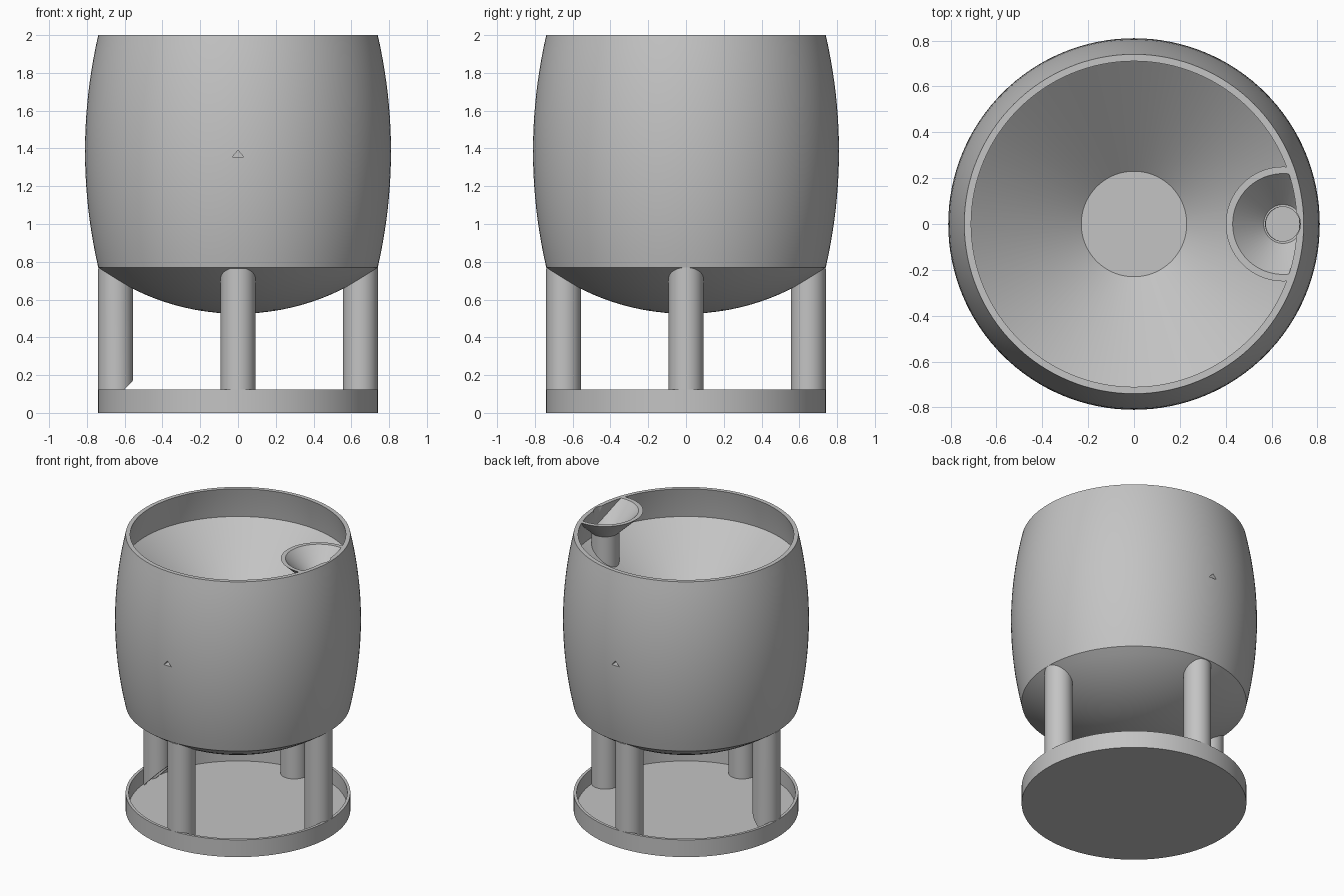
import bpy, bmesh, math
from mathutils import Matrix, Vector

old = bpy.data.objects.get("Cube")
if old:
    bpy.data.objects.remove(old, do_unlink=True)

grey = bpy.data.materials.new("plain grey")
grey.use_nodes = True
grey.diffuse_color = (0.55, 0.55, 0.55, 1)
grey.node_tree.nodes["Principled BSDF"].inputs["Base Color"].default_value = (0.55, 0.55, 0.55, 1)


def finish(name, bm):
    bmesh.ops.remove_doubles(bm, verts=bm.verts, dist=1e-5)
    bmesh.ops.recalc_face_normals(bm, faces=bm.faces)
    mesh = bpy.data.meshes.new(name)
    bm.to_mesh(mesh)
    bm.free()
    mesh.materials.append(grey)
    obj = bpy.data.objects.new(name, mesh)
    bpy.context.collection.objects.link(obj)
    return obj


def lathe(name, profile, x=0, y=0, steps=96):
    """Revolve a closed (radius, height) outline about a vertical axis."""
    bm = bmesh.new()
    verts = [bm.verts.new((r, 0, z)) for r, z in profile]
    edges = [bm.edges.new((a, b)) for a, b in zip(verts, verts[1:] + verts[:1])
             if a.co.x > 0 or b.co.x > 0]
    bmesh.ops.spin(bm, geom=verts + edges, cent=(0, 0, 0), axis=(0, 0, 1),
                   angle=math.tau, steps=steps)
    bmesh.ops.translate(bm, verts=bm.verts, vec=(x, y, 0))
    return finish(name, bm)


def pipe(name, x, y, bottom, top, outer=0.092, inner=0.075):
    return lathe(name, [(inner, bottom), (outer, bottom), (outer, top), (inner, top)], x, y, 48)


def rod(name, x, radius, bottom, top, steps=48):
    return lathe(name, [(0, bottom), (radius, bottom), (radius, top), (0, top)], x, 0, steps)


def prism(name, outline, start, depth):
    """Extrude an (x, z) outline along y."""
    bm = bmesh.new()
    face = bm.faces.new([bm.verts.new((px, start, pz)) for px, pz in outline])
    out = bmesh.ops.extrude_face_region(bm, geom=[face])
    bmesh.ops.translate(bm, vec=(0, depth, 0),
                        verts=[v for v in out["geom"] if isinstance(v, bmesh.types.BMVert)])
    return finish(name, bm)


def carve(obj, cutter, operation="DIFFERENCE"):
    mod = obj.modifiers.new("carve", "BOOLEAN")
    mod.object, mod.operation, mod.solver = cutter, operation, "EXACT"
    bpy.context.view_layer.objects.active = obj
    bpy.ops.object.modifier_apply(modifier=mod.name)
    bpy.data.objects.remove(cutter, do_unlink=True)


def barrel(z):
    return 0.81 - 0.07 * ((z - 1.385) / 0.615) ** 2


# Barrel body: round bottom, bulging wall, conical inside
LOW, MID, N = 0.77, 1.78, 20
sphere_r, sphere_z = 1.24, 1.765
edge = math.asin(0.74 / sphere_r)
cap = [(sphere_r * math.sin(edge * i / 14), sphere_z - sphere_r * math.cos(edge * i / 14))
       for i in range(14)]
wall = [(barrel(z), z) for z in (LOW + (2 - LOW) * i / N for i in range(N + 1))]
inside = [(barrel(z) - 0.03, z) for z in (2 + (MID - 2) * i / 6 for i in range(7))]
body = lathe("barrel_body", cap + wall + inside + [(0.23, 1.35), (0, 1.35)], steps=128)
carve(body, rod("bore", 0.65, 0.076, 0.3, 2.2))

# Small triangular notches on front and back
for start in (-0.9, 0.74):
    carve(body, prism("notch", [(-0.03, 1.355), (0.03, 1.355), (0, 1.39)], start, 0.16))

# Shallow base tray
tray = lathe("base_tray", [(0, 0), (0.74, 0), (0.74, 0.125), (0.72, 0.125), (0.72, 0.018), (0, 0.018)],
             steps=128)

# Four tubular legs; the one on the left side runs up to the funnel
legs = [pipe("front_leg", 0, -0.648, 0.01, 0.765),
        pipe("back_leg", 0, 0.648, 0.01, 0.765),
        pipe("filling_pipe", 0.648, 0, 0.01, 1.86)]
outlet = pipe("outlet_leg", -0.648, 0, 0.01, 0.765)
carve(outlet, prism("slant", [(-0.72, 0), (-0.5, 0), (-0.5, 0.23)], -0.2, 0.4))
legs.append(outlet)

# Funnel trimmed to the barrel wall
funnel = lathe("funnel", [(0.075, 1.85), (0.092, 1.85), (0.25, 2), (0.22, 2)], 0.65, 0, 64)
carve(funnel, rod("trim", 0, 0.737, 1.5, 2.3, 128), "INTERSECT")

# Smooth shading with crisp edges
bpy.ops.object.select_all(action="DESELECT")
for obj in [body, tray, funnel] + legs:
    obj.select_set(True)
bpy.context.view_layer.objects.active = body
bpy.ops.object.shade_smooth_by_angle(angle=math.radians(25))
